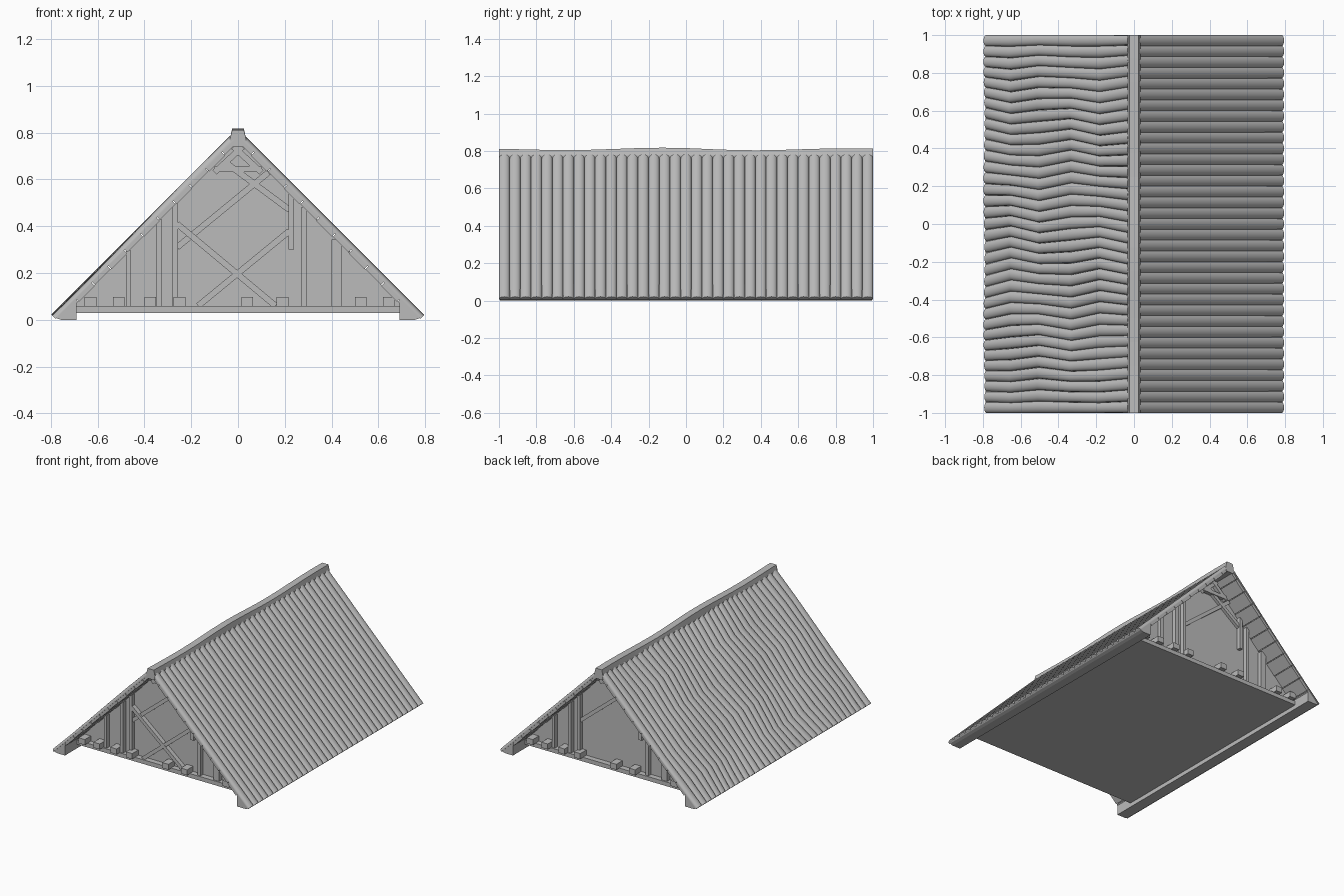
import bpy, bmesh, math
from mathutils import Vector

cube = bpy.data.objects.get("Cube")
if cube:
    bpy.data.objects.remove(cube, do_unlink=True)

grey = bpy.data.materials.new("plain grey")
grey.use_nodes = True
grey.diffuse_color = (0.5, 0.5, 0.5, 1)
grey.node_tree.nodes["Principled BSDF"].inputs["Base Color"].default_value = (0.5, 0.5, 0.5, 1)


def loft(name, rings, smooth=False):
    """Closed solid through a series of matching rings."""
    bm = bmesh.new()
    rows = [[bm.verts.new(p) for p in ring] for ring in rings]
    n = len(rows[0])
    for a, b in zip(rows, rows[1:]):
        for i in range(n):
            j = (i + 1) % n
            bm.faces.new((a[i], a[j], b[j], b[i]))
    bm.faces.new(rows[0])
    bm.faces.new(rows[-1])
    bmesh.ops.recalc_face_normals(bm, faces=bm.faces)
    mesh = bpy.data.meshes.new(name)
    bm.to_mesh(mesh)
    bm.free()
    mesh.materials.append(grey)
    obj = bpy.data.objects.new(name, mesh)
    bpy.context.collection.objects.link(obj)
    if smooth:
        bpy.ops.object.select_all(action="DESELECT")
        obj.select_set(True)
        bpy.context.view_layer.objects.active = obj
        bpy.ops.object.shade_smooth_by_angle(angle=math.radians(40))
    return obj


def prism(name, profile, y0, y1):
    """Extrude an x-z outline along y."""
    return loft(name, [[(x, y, z) for x, z in profile] for y in (y0, y1)])


def box(name, x0, x1, y0, y1, z0, z1):
    return prism(name, [(x0, z0), (x1, z0), (x1, z1), (x0, z1)], y0, y1)


def beam(name, start, end, width, y0, y1):
    """Straight timber between two x-z points."""
    a, b = Vector(start), Vector(end)
    d = (b - a).normalized() * width / 2
    side = Vector((-d.y, d.x))
    return prism(name, [a - side, b - side, b + side, a + side], y0, y1)


# Corrugated roofing: half-round ribs running from eave to ridge
RIBS, STEPS, RISE, BASE = 35, 8, 0.018, 0.79
radius = 1 / RIBS
profile = []
for rib in range(RIBS):
    centre = -1 + radius * (2 * rib + 1)
    for k in range(STEPS):
        ang = math.pi * k / STEPS
        profile.append((centre - radius * math.cos(ang), RISE * math.sin(ang)))
profile.append((1, 0))


def roofing(name, side, wobble):
    rings = []
    for i, x in enumerate((0.782, 0.65, 0.5, 0.33, 0.18, 0.02)):
        ring = []
        for y, h in profile + [(1, -0.004), (-1, -0.004)]:
            bend = wobble * math.sin(i * 2.2 + y * 3.5) * (1 - y ** 4)
            lift = 0.2 * wobble * math.sin(i + y * 9) if h > 0 else 0
            d = (h + lift) * math.sqrt(0.5)
            ring.append((side * (x + d), y + bend, BASE - x + d))
        rings.append(ring)
    loft(name, rings, smooth=True)


roofing("left_roofing", 1, 0)
roofing("right_roofing", -1, 0.02)

# Roof deck planks and eave beams on both slopes
PLANKS = 11
for side, label in ((1, "left"), (-1, "right")):
    for i in range(PLANKS):
        lo = 0.765 - 0.765 * i / PLANKS
        hi = lo - 0.765 / PLANKS + 0.003
        t = 0.015 + 0.002 * (i % 2)
        outline = [(lo, BASE - lo), (hi, BASE - hi),
                   (hi - t, BASE - hi - t), (lo - t, BASE - lo - t)]
        prism(f"{label}_deck_plank_{i + 1}", [(side * x, z) for x, z in outline], -0.995, 0.995)
    eave = [(0.69, 0), (0.755, 0), (0.785, 0.01), (0.69, 0.1)]
    prism(f"{label}_eave_beam", [(side * x, z) for x, z in eave], -0.995, 0.995)

# Sagging ridge cap
rings = []
for i in range(17):
    y = -1 + i / 8
    top = 0.81 + 0.008 * math.sin(y * 6 + 2.4) * (1 - 0.5 * abs(y))
    rings.append([(-0.03, y, 0.74), (-0.034, y, 0.775), (-0.025, y, top),
                  (0.025, y, top), (0.034, y, 0.775), (0.03, y, 0.74)])
loft("ridge_cap", rings)

# Ceiling slab
box("ceiling_slab", -0.7, 0.7, -0.86, 0.86, 0.03, 0.06)

# Gable walls: studs, braces and joist ends; the rear is turned half round
STUDS = [(-0.468, 0.022), (-0.337, 0.024), (-0.268, 0.024),
         (0.227, 0.024), (0.283, 0.024), (0.422, 0.045)]
BRACES = [((-0.26, 0.31), (0.13, 0.63)), ((-0.05, 0.67), (0.22, 0.47)),
          ((-0.1, 0.63), (0.02, 0.74)), ((0.1, 0.63), (-0.02, 0.74)),
          ((-0.1, 0.645), (0.1, 0.645))]
CROSS = [((-0.17, 0.06), (0.22, 0.38)), ((0.16, 0.06), (-0.26, 0.41))]
JOISTS = (-0.63, -0.51, -0.375, -0.25, 0.04, 0.19, 0.525, 0.645)

for s, label in ((1, "front"), (-1, "back")):
    prism(f"{label}_gable_wall", [(-0.71, 0.05), (0.71, 0.05), (0, 0.765)], -0.82 * s, -0.79 * s)
    for i, (x, w) in enumerate(STUDS):
        foot = 0.3 if i == 3 else 0.05
        beam(f"{label}_stud_{i + 1}", (x * s, foot), (x * s, 0.765 - abs(x)), w, -0.85 * s, -0.81 * s)
    for i, (a, b) in enumerate(BRACES + (CROSS if s == 1 else [])):
        beam(f"{label}_brace_{i + 1}", (a[0] * s, a[1]), (b[0] * s, b[1]), 0.026,
             (-0.84 - 0.002 * i) * s, -0.81 * s)
    for i, x in enumerate(JOISTS):
        box(f"{label}_joist_end_{i + 1}", x * s - 0.025, x * s + 0.025,
            -0.89 * s, -0.81 * s, 0.058, 0.098)
